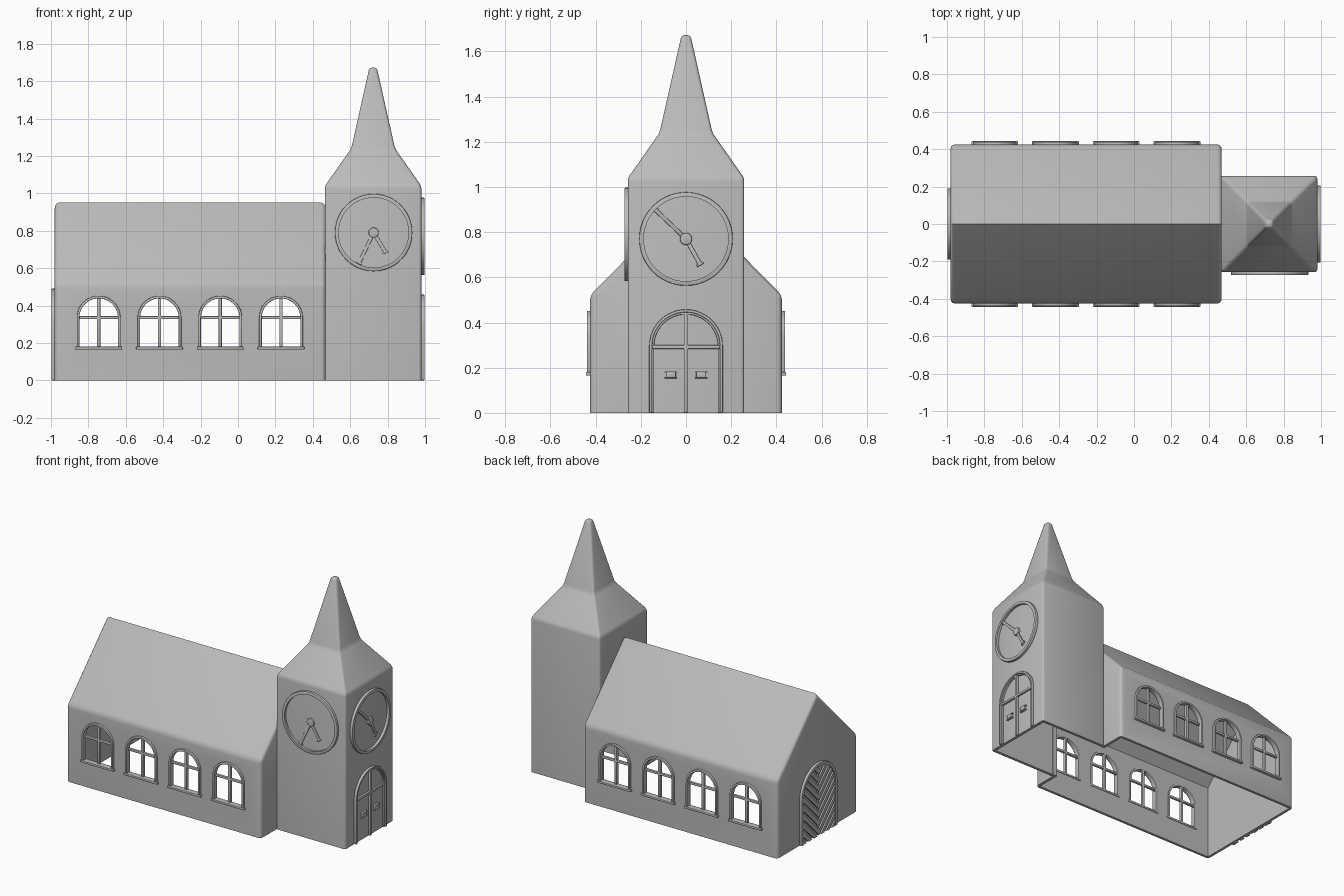
import bpy, bmesh, math
from mathutils import Vector

if "Cube" in bpy.data.objects:
    bpy.data.objects.remove(bpy.data.objects["Cube"], do_unlink=True)

stone = bpy.data.materials.new("grey stone")
stone.use_nodes = True
GREY = (0.5, 0.5, 0.5, 1)
stone.diffuse_color = GREY
stone.node_tree.nodes["Principled BSDF"].inputs["Base Color"].default_value = GREY

Z = Vector((0, 0, 1))
# Wall faces: origin, sideways direction; the outward normal follows
WALLS = {
    "nave_front": (Vector((0, -0.425, 0)), Vector((1, 0, 0))),
    "nave_back": (Vector((0, 0.425, 0)), Vector((-1, 0, 0))),
    "nave_end": (Vector((-0.98, 0, 0)), Vector((0, -1, 0))),
    "tower_front": (Vector((0.725, -0.255, 0)), Vector((1, 0, 0))),
    "tower_side": (Vector((0.98, 0, 0)), Vector((0, 1, 0))),
}


def finish(name, bm):
    bmesh.ops.recalc_face_normals(bm, faces=bm.faces)
    mesh = bpy.data.meshes.new(name)
    bm.to_mesh(mesh)
    bm.free()
    mesh.materials.append(stone)
    obj = bpy.data.objects.new(name, mesh)
    bpy.context.collection.objects.link(obj)
    return obj


def activate(obj):
    bpy.ops.object.select_all(action='DESELECT')
    obj.select_set(True)
    bpy.context.view_layer.objects.active = obj


def loft(name, rings, bevel=0, keep_sharp=lambda e: False):
    """Closed solid through matching rings of points."""
    bm = bmesh.new()
    loops = [[bm.verts.new(p) for p in ring] for ring in rings]
    for a, b in zip(loops, loops[1:]):
        for i in range(len(a)):
            j = (i + 1) % len(a)
            bm.faces.new((a[i], a[j], b[j], b[i]))
    bm.faces.new(loops[0][::-1])
    bm.faces.new(loops[-1])
    if bevel:
        edges = [e for e in bm.edges if not keep_sharp(e)]
        bmesh.ops.bevel(bm, geom=edges, offset=bevel, segments=3,
                        profile=0.5, affect='EDGES', clamp_overlap=True)
    return finish(name, bm)


def combine(target, other, operation):
    mod = target.modifiers.new(operation, 'BOOLEAN')
    mod.operation, mod.object, mod.solver = operation, other, 'EXACT'
    activate(target)
    bpy.ops.object.modifier_apply(modifier=mod.name)
    bpy.data.objects.remove(other, do_unlink=True)


def smooth(obj):
    activate(obj)
    bpy.ops.object.shade_smooth_by_angle(angle=math.radians(32))


def prism(name, pts, wall, d0, d1, centre=(0, 0)):
    """Flat outline on a wall, pushed from depth d0 to d1 outwards."""
    origin, side = WALLS[wall]
    out = side.cross(Z)
    return loft(name, [[origin + side * (u + centre[0]) + Z * (v + centre[1]) + out * d
                        for u, v in pts] for d in (d0, d1)])


def trim(name, pts, wall, height, centre=(0, 0), depth=-0.006, bevel=0.004):
    obj = prism(name, pts, wall, depth, height, centre)
    mod = obj.modifiers.new("soft edges", 'BEVEL')
    mod.width, mod.segments, mod.limit_method = bevel, 2, 'ANGLE'
    activate(obj)
    bpy.ops.object.modifier_apply(modifier=mod.name)
    smooth(obj)
    return obj


def box(u0, u1, v0, v1):
    return [(u0, v0), (u1, v0), (u1, v1), (u0, v1)]


def arch(half, bottom, spring, steps=24):
    arc = [(half * math.cos(math.pi * i / steps), spring + half * math.sin(math.pi * i / steps))
           for i in range(steps + 1)]
    return [(half, bottom)] + arc + [(-half, bottom)]


def arch_frame(outer, inner, bottom, spring):
    return arch(outer, bottom, spring) + arch(inner, bottom, spring)[::-1]


# Nave and tower solids, used for both the outside and the hollow inside
def nave(name, x0, x1, half, bottom, eave, ridge, bevel=0):
    outline = [(-half, bottom), (half, bottom), (half, eave), (0, ridge), (-half, eave)]

    def sharp(e):
        a, b = (v.co for v in e.verts)
        return max(a.z, b.z) <= bottom + 1e-4 or min(a.z, b.z) > ridge - 1e-4
    return loft(name, [[(x, y, z) for y, z in outline] for x in (x0, x1)], bevel, sharp)


def tower(name, profile, bevel=0):
    rings = [[(0.7225 + sx * h, sy * h, z) for sx, sy in ((-1, -1), (1, -1), (1, 1), (-1, 1))]
             for h, z in profile]
    floor = profile[0][1] + 1e-4
    return loft(name, rings, bevel, lambda e: max(v.co.z for v in e.verts) < floor)


shell = nave("church_shell", -0.98, 0.468, 0.425, 0, 0.52, 0.95, 0.022)
combine(shell, tower("tower", [(0.2575, 0), (0.2575, 1.04), (0.117, 1.24), (0.02, 1.672)], 0.014), 'UNION')
combine(shell, nave("nave_hollow", -0.962, 0.448, 0.407, -0.1, 0.51, 0.925), 'DIFFERENCE')
combine(shell, tower("tower_hollow", [(0.238, -0.1), (0.238, 1.03), (0.1, 1.23), (0.012, 1.56)]), 'DIFFERENCE')
combine(shell, prism("passage", box(0.4, 0.6, -0.1, 0.6), "nave_front", -0.66, -0.19), 'DIFFERENCE')

# Arched windows along both long walls
SPRING = 0.335
for wall in ("nave_front", "nave_back"):
    flip = 1 if wall == "nave_front" else -1
    for i in range(4):
        at = (flip * (-0.745 + 0.325 * i), 0)
        combine(shell, prism("opening", arch(0.105, 0.178, SPRING), wall, -0.06, 0.06, at), 'DIFFERENCE')
        tag = f"{wall}_window_{i + 1}"
        trim(tag + "_frame", arch_frame(0.117, 0.103, 0.172, SPRING), wall, 0.014, at, -0.022)
        trim(tag + "_sill", box(-0.125, 0.125, 0.165, 0.18), wall, 0.018, at, -0.022)
        trim(tag + "_upright", box(-0.009, 0.009, 0.17, 0.443), wall, -0.002, at, -0.022)
        trim(tag + "_crossbar", box(-0.107, 0.107, SPRING - 0.008, SPRING + 0.008), wall, -0.003, at, -0.021)
smooth(shell)

# Double door on the tower
DOOR = "tower_side"
trim("door_outer_frame", arch_frame(0.163, 0.15, 0, 0.295), DOOR, 0.018)
trim("door_inner_frame", arch_frame(0.152, 0.141, 0, 0.295), DOOR, 0.01)
trim("door_centre_post", box(-0.009, 0.009, 0, 0.445), DOOR, 0.014)
trim("door_lintel", box(-0.15, 0.15, 0.283, 0.3), DOOR, 0.013)
for name, u in (("left", 0.067), ("right", -0.067)):
    trim(f"door_{name}_handle", box(-0.022, 0.022, -0.012, 0.012), DOOR, 0.016, (u, 0.167))
    for v in (-0.014, 0.014):
        trim(f"door_{name}_handle_rim", box(-0.028, 0.028, v - 0.003, v + 0.003), DOOR, 0.014,
             (u, 0.167), bevel=0.002)


# Clocks with a raised rim, hub and two flared hands
def circle(radius, steps=48):
    return [(radius * math.cos(2 * math.pi * i / steps), radius * math.sin(2 * math.pi * i / steps))
            for i in range(steps)]


def hand(tip):
    t = Vector(tip)
    n = Vector((-t.y, t.x)).normalized()
    stations = ((0, 0.009), (0.9, 0.009), (0.95, 0.017), (1, 0.017))
    side = [t * s + n * w for s, w in stations]
    other = [t * s - n * w for s, w in stations]
    return [tuple(p) for p in side + other[::-1]]


def clock(name, wall, height, long_tip, short_tip):
    at = (0, height)
    rim = trim(name + "_rim", circle(0.207), wall, 0.018, at)
    combine(rim, prism("rim_hole", circle(0.187), wall, -0.05, 0.05, at), 'DIFFERENCE')
    smooth(rim)
    trim(name + "_hub", circle(0.027, 24), wall, 0.015, at)
    trim(name + "_long_hand", hand(long_tip), wall, 0.01, at, bevel=0.003)
    trim(name + "_short_hand", hand(short_tip), wall, 0.011, at, bevel=0.003)


clock("front_clock", "tower_front", 0.79, (-0.08, -0.168), (0.066, -0.11))
clock("side_clock", "tower_side", 0.77, (-0.145, 0.138), (0.065, -0.117))

# Arched gate with chevron boards on the nave's end wall
trim("gate_frame", arch_frame(0.19, 0.168, 0, 0.3), "nave_end", 0.018)
trim("gate_centre_post", box(-0.007, 0.007, 0, 0.48), "nave_end", 0.01)
for i in range(11):
    v = -0.17 + i * 0.058
    board = [(0, v), (0.2, v + 0.2), (0.2, v + 0.236), (0, v + 0.036), (-0.2, v + 0.236), (-0.2, v + 0.2)]
    slat = prism(f"gate_board_{i + 1}", board, "nave_end", -0.006, 0.013)
    combine(slat, prism("gate_outline", arch(0.172, 0, 0.3), "nave_end", -0.05, 0.05), 'INTERSECT')
    smooth(slat)
